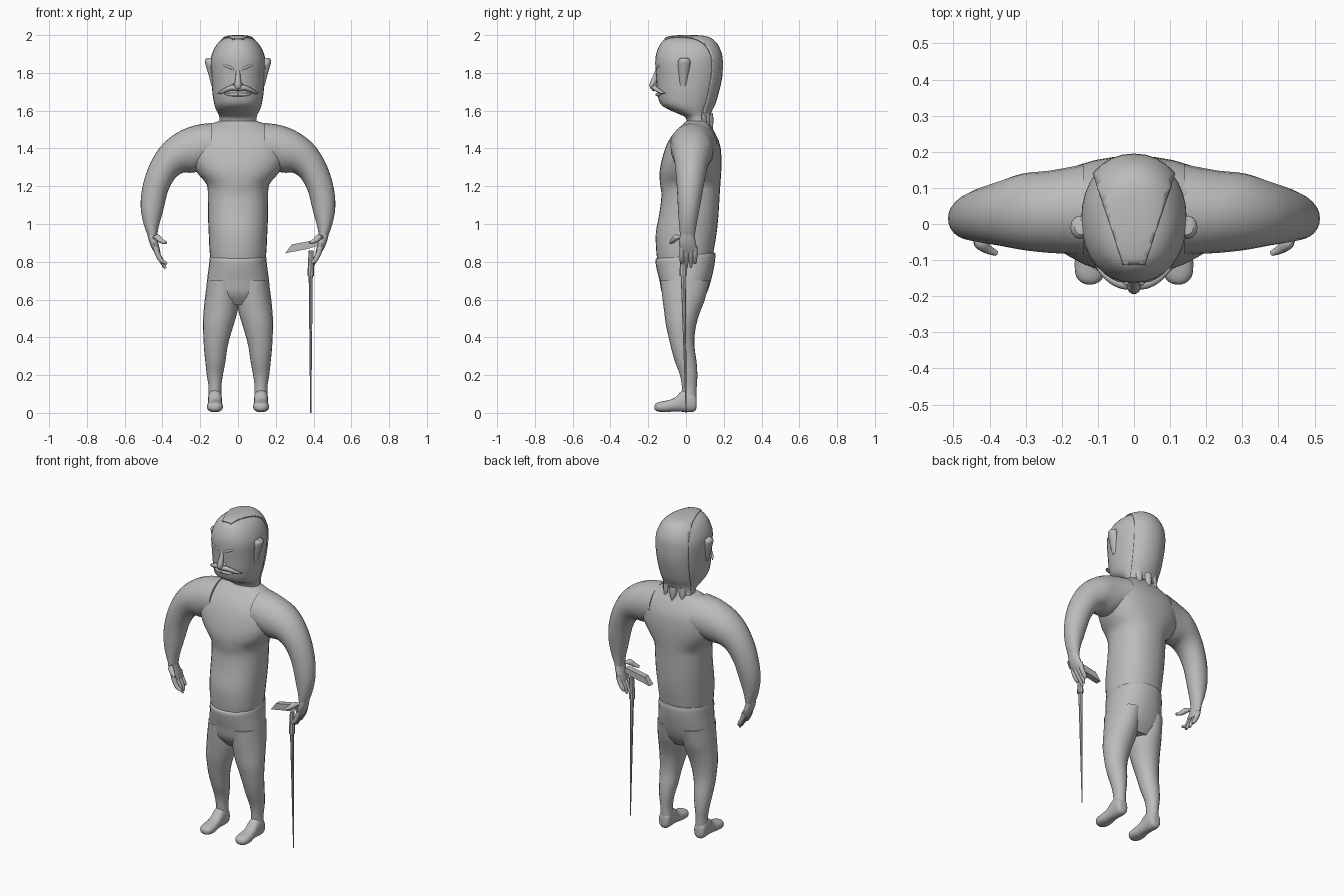
import bpy, bmesh, math
from mathutils import Vector as V

grey = bpy.data.materials.new("plain_grey")
grey.diffuse_color = (0.5, 0.5, 0.5, 1)


def finish(name, bm, mirror=False, angle=40):
    bmesh.ops.recalc_face_normals(bm, faces=bm.faces)
    me = bpy.data.meshes.new(name)
    bm.to_mesh(me)
    bm.free()
    me.materials.append(grey)
    ob = bpy.data.objects.new(name, me)
    bpy.context.collection.objects.link(ob)
    bpy.ops.object.select_all(action='DESELECT')
    ob.select_set(True)
    bpy.context.view_layer.objects.active = ob
    bpy.ops.object.shade_smooth_by_angle(angle=math.radians(angle))
    if mirror:
        mod = ob.modifiers.new("mirror", 'MIRROR')
        mod.use_mirror_merge = False
    return ob


def smooth_rings(rings, steps):
    """Catmull-Rom interpolation between (centre, u, v) rings."""
    out, n = [], len(rings)
    for i in range(n - 1):
        a, b, c, d = (rings[max(0, min(n - 1, i + k))] for k in (-1, 0, 1, 2))
        for s in range(steps):
            t = s / steps
            out.append([b[k] + t * 0.5 * (c[k] - a[k])
                        + t * t * (a[k] - 2.5 * b[k] + 2 * c[k] - 0.5 * d[k])
                        + t ** 3 * (1.5 * (b[k] - c[k]) + 0.5 * (d[k] - a[k])) for k in range(3)])
    return out + [rings[-1]]


def loft_bm(rings, sides=24, power=1.0, steps=3):
    bm = bmesh.new()
    loops = []
    for c, u, v in smooth_rings(rings, steps):
        loop = []
        for i in range(sides):
            a = 2 * math.pi * i / sides
            ca, sa = math.cos(a), math.sin(a)
            loop.append(bm.verts.new(c + u * math.copysign(abs(ca) ** power, ca)
                                     + v * math.copysign(abs(sa) ** power, sa)))
        loops.append(loop)
    for p, q in zip(loops, loops[1:]):
        for i in range(sides):
            j = (i + 1) % sides
            bm.faces.new((p[i], p[j], q[j], q[i]))
    bm.faces.new(loops[0])
    bm.faces.new(loops[-1])
    return bm


def level(z, x0, x1, y0, y1, tilt=0):
    """Horizontal ring spanning x0..x1 and y0..y1."""
    return (V(((x0 + x1) / 2, (y0 + y1) / 2, z)), V(((x1 - x0) / 2, 0, 0)), V((0, (y1 - y0) / 2, tilt)))


def tube(name, pts, radii, mirror=False, sides=10, steps=3):
    pts = [V(p) for p in pts]
    rings = []
    for i, p in enumerate(pts):
        d = (pts[min(i + 1, len(pts) - 1)] - pts[max(i - 1, 0)]).normalized()
        ref = V((0, 1, 0)) if abs(d.y) < 0.8 else V((0, 0, 1))
        u = d.cross(ref).normalized()
        rings.append((p, u * radii[i], d.cross(u) * radii[i]))
    return finish(name, loft_bm(rings, sides, 1, steps), mirror)


# Torso
torso = [(.79, .142, -.148, .135), (.85, .150, -.157, .145), (.95, .155, -.16, .162),
         (1.05, .159, -.142, .172), (1.15, .160, -.130, .178), (1.21, .166, -.137, .182),
         (1.27, .215, -.140, .186), (1.34, .255, -.128, .188), (1.42, .265, -.102, .18),
         (1.48, .235, -.065, .155), (1.52, .17, -.025, .13), (1.545, .10, .0, .12)]
finish("torso", loft_bm([level(z, -w, w, a, b) for z, w, a, b in torso], 32, .9))

# Arms: (outer x, z), (inner x, z), y range
arm = [(.14, 1.535, .14, 1.30, -.085, .165), (.23, 1.522, .235, 1.272, -.08, .148),
       (.325, 1.482, .29, 1.272, -.072, .14), (.41, 1.41, .335, 1.24, -.06, .118),
       (.472, 1.305, .37, 1.175, -.052, .10), (.507, 1.19, .387, 1.11, -.046, .085),
       (.515, 1.09, .402, 1.05, -.042, .07), (.50, 1.0, .42, .985, -.036, .055),
       (.474, .93, .43, .925, -.03, .045)]
finish("arms", loft_bm([(V(((a + c) / 2, (e + f) / 2, (b + d) / 2)), V(((a - c) / 2, 0, (b - d) / 2)),
                         V((0, (f - e) / 2, 0))) for a, b, c, d, e, f in arm]), True)

# Hands
palm = [(.955, .435, .482, -.028, .044), (.91, .425, .472, -.036, .05),
        (.87, .415, .455, -.034, .058), (.845, .41, .44, -.024, .054)]
finish("palms", loft_bm([level(*p) for p in palm], 16), True)
for i, (y, tip) in enumerate([(-.022, .79), (.002, .765), (.026, .77), (.047, .79)]):
    tube("finger_%d" % (i + 1), [(.437, y, .88), (.425, y, .84), (.405, y, .805), (.375 + .008 * i, y, tip)],
         [.014, .014, .012, .006], True)
tube("thumbs", [(.452, -.015, .925), (.43, -.05, .93), (.405, -.07, .91), (.38, -.082, .90)],
     [.016, .016, .013, .007], True)

# Trousers: hips and legs
hips = [(.835, .138, -.145, .145, .015), (.825, .149, -.162, .156, .015), (.77, .155, -.155, .15, .01),
        (.70, .164, -.14, .132, 0), (.63, .165, -.125, .108, 0), (.57, .12, -.08, .07, 0)]
finish("hips", loft_bm([level(z, -w, w, a, b, t) for z, w, a, b, t in hips], 28, .9))
leg = [(.70, -.005, .163, -.135, .125), (.60, -.004, .176, -.124, .10), (.54, .002, .182, -.116, .077),
       (.47, .022, .186, -.107, .055), (.40, .043, .183, -.092, .045), (.34, .057, .18, -.078, .046),
       (.27, .067, .173, -.058, .056), (.20, .080, .165, -.032, .060), (.14, .088, .156, -.022, .057),
       (.08, .086, .155, -.018, .055), (.03, .09, .15, -.01, .052)]
finish("legs", loft_bm([level(*r) for r in leg], 20), True)

# Feet, lofted heel to toe: y, half width, z range
foot = [(.056, .018, .03, .08), (.048, .032, .01, .10), (.02, .037, .004, .125), (-.02, .036, .006, .118),
        (-.06, .037, .008, .08), (-.10, .042, .004, .066), (-.14, .040, .006, .058), (-.16, .026, .012, .05),
        (-.167, .01, .022, .04)]
finish("feet", loft_bm([(V((.122, y, (a + b) / 2)), V((w, 0, 0)), V((0, 0, (b - a) / 2)))
                        for y, w, a, b in foot], 20, .85), True)

# Head and neck
head = [(1.50, .10, .01, .13), (1.56, .098, .0, .12), (1.585, .106, -.045, .125), (1.61, .118, -.10, .135),
        (1.64, .127, -.138, .15), (1.70, .136, -.152, .168), (1.78, .142, -.158, .185), (1.85, .146, -.163, .188),
        (1.90, .138, -.158, .183), (1.95, .113, -.138, .16), (1.978, .082, -.112, .13),
        (1.99, .05, -.07, .09), (1.994, .012, -.015, .03)]
head_rings = [level(z, -w, w, a, b) for z, w, a, b in head]
finish("head", loft_bm(head_rings, 32, .93))

# Hair: wedge cut from a copy of the head skin, then thickened
bm = loft_bm(head_rings, 32, .93)
cuts = [((.03, -.11, 0), (1, -.32, 0)), ((-.03, -.11, 0), (-1, -.32, 0)), ((0, -.11, 0), (0, -1, 0)),
        ((0, -.11, 1.9), (0, -.37, -.2)), ((0, 0, 1.54), (0, 0, -1))]
bmesh.ops.recalc_face_normals(bm, faces=bm.faces)
for co, no in cuts:
    bmesh.ops.bisect_plane(bm, geom=bm.verts[:] + bm.edges[:] + bm.faces[:], plane_co=co, plane_no=no,
                           clear_outer=True)
hair = finish("hair", bm)
shell = hair.modifiers.new("thickness", 'SOLIDIFY')
shell.thickness, shell.offset = .007, 1
tube("nape_lock", [(0, .115, 1.58), (0, .125, 1.54), (0, .14, 1.50)], [.03, .022, .002])
tube("nape_locks", [(.05, .10, 1.58), (.055, .11, 1.54), (.06, .125, 1.51)], [.03, .02, .002], True)

# Ears
ear = [(1.73, .125, .141, -.03, .0), (1.79, .125, .156, -.038, .012), (1.84, .125, .171, -.042, .022),
       (1.865, .125, .176, -.04, .022), (1.878, .125, .165, -.03, .012)]
finish("ears", loft_bm([level(*r) for r in ear], 12), True)


def face(x, z, out=0):
    """Point on the front of the face."""
    return (x, .015 - (.174 + out) * math.sqrt(1 - (x / .147) ** 2), z)


# Face details
tube("nose", [(0, -.15, 1.82), (0, -.163, 1.78), (0, -.176, 1.74), (0, -.174, 1.725), (0, -.16, 1.715)],
     [.010, .013, .018, .017, .008])
tube("nostrils", [(.012, -.15, 1.745), (.02, -.162, 1.735), (.016, -.158, 1.72)], [.006, .010, .005], True)
tube("moustache", [face(0, 1.715, .01), face(.03, 1.722, .012), face(.06, 1.712, .012), face(.09, 1.697, .01),
                   face(.108, 1.69, .008)], [.013, .014, .012, .008, .002], True)
tube("lower_lip", [face(.0, 1.685, -.006), face(.04, 1.685, -.006), face(.07, 1.688, -.008)],
     [.009, .008, .003], True)
tube("brows", [face(.016, 1.818, -.003), face(.04, 1.828, .001), face(.075, 1.842, 0), face(.1, 1.838, -.004)],
     [.005, .008, .007, .003], True)
tube("upper_eyelids", [face(.026, 1.808, -.004), face(.05, 1.82, -.001), face(.08, 1.815, -.004)],
     [.003, .005, .003], True)
tube("lower_eyelids", [face(.03, 1.803, -.005), face(.05, 1.797, -.004), face(.076, 1.807, -.005)],
     [.002, .004, .002], True)
bm = bmesh.new()
bmesh.ops.create_uvsphere(bm, u_segments=12, v_segments=8, radius=.012)
bmesh.ops.translate(bm, vec=V(face(.052, 1.808, -.01)), verts=bm.verts)
finish("eyes", bm, True)

# Walking stick: tapered square shaft, collar and wedge handle
shaft = [(0, .382, .388, -.002, .004), (.74, .374, .396, -.028, -.002)]
finish("stick_shaft", loft_bm([level(*r) for r in shaft], 8, 1, 1), angle=20)
collar = [(.725, .368, .402, -.034, .002), (.742, .368, .402, -.034, .002), (.86, .374, .40, -.03, .0)]
finish("stick_collar", loft_bm([level(*r) for r in collar], 8, 1, 1), angle=20)
bm = bmesh.new()
outline = [(.25, .845), (.285, .892), (.37, .908), (.42, .915), (.425, .885), (.37, .868)]
sides = [[bm.verts.new((x, y, z)) for x, z in outline] for y in (-.033, .003)]
for s in sides:
    bm.faces.new(s)
for i in range(6):
    j = (i + 1) % 6
    bm.faces.new((sides[0][i], sides[0][j], sides[1][j], sides[1][i]))
finish("stick_handle", bm, angle=20)
